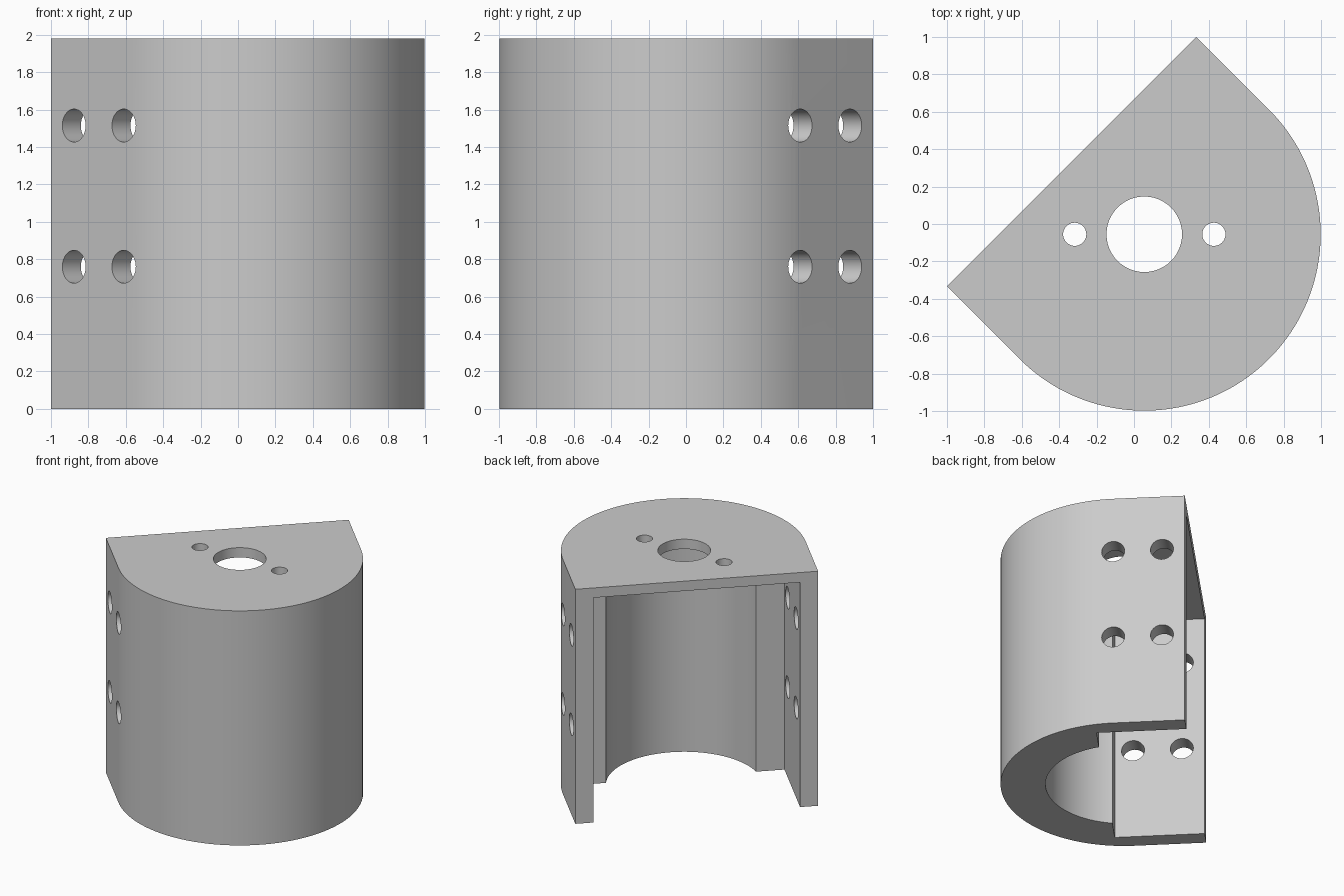
import bpy, bmesh, math
from mathutils import Matrix, Vector

old = bpy.data.objects.get("Cube")
if old:
    bpy.data.objects.remove(old, do_unlink=True)

HEIGHT, RADIUS, FLAT = 1.98, 0.943, 0.55      # D-shaped outer block
BORE, POCKET, STEP = 0.60, 0.803, -0.14       # inner bore, half width and floor of pocket
CEILING = HEIGHT - 0.083
PLACE = Matrix.Translation((0.055, -0.055, 0)) @ Matrix.Rotation(math.radians(45), 4, "Z")

grey = bpy.data.materials.new("plain grey")
grey.use_nodes = True
grey.diffuse_color = (0.6, 0.6, 0.6, 1)
grey.node_tree.nodes["Principled BSDF"].inputs["Base Color"].default_value = (0.6, 0.6, 0.6, 1)


def prism(name, outline, z0, z1, matrix=PLACE):
    """Extrude a closed outline from z0 to z1."""
    bm = bmesh.new()
    face = bm.faces.new([bm.verts.new((x, y, z0)) for x, y in outline])
    side = bmesh.ops.extrude_face_region(bm, geom=[face])["geom"]
    verts = [v for v in side if isinstance(v, bmesh.types.BMVert)]
    bmesh.ops.translate(bm, verts=verts, vec=Vector((0, 0, z1 - z0)))
    bmesh.ops.recalc_face_normals(bm, faces=bm.faces)
    bm.transform(matrix)
    mesh = bpy.data.meshes.new(name)
    bm.to_mesh(mesh)
    bm.free()
    mesh.materials.append(grey)
    obj = bpy.data.objects.new(name, mesh)
    bpy.context.collection.objects.link(obj)
    return obj


def arc(r, start, end, n):
    return [(r * math.cos(start + (end - start) * i / n),
             r * math.sin(start + (end - start) * i / n)) for i in range(n + 1)]


def circle(r, n=48):
    return arc(r, 0, 2 * math.pi, n)[:-1]


# Outer shell: half round with straight sides up to the open flat
body = prism("motor_housing",
             [(RADIUS, FLAT)] + arc(RADIUS, 0, -math.pi, 80) + [(-RADIUS, FLAT)], 0, HEIGHT)

# Inner cavity: round bore joined to a wider stepped pocket
a = math.asin(STEP / BORE)
cavity = ([(POCKET, FLAT + 0.2), (POCKET, STEP)] + arc(BORE, a, -math.pi - a, 64)
          + [(-POCKET, STEP), (-POCKET, FLAT + 0.2)])
cutters = [prism("cavity_cutter", cavity, -0.2, CEILING)]

# Shaft hole and two screw holes through the top plate
for x, r in ((0, 0.202), (-0.372, 0.062), (0.372, 0.062)):
    at = Matrix.Translation((0.055 + x, -0.055, 0))
    cutters.append(prism("top_hole_cutter", circle(r), CEILING - 0.2, HEIGHT + 0.2, at))

# Mounting holes straight through both side walls
for v in (0.0, 0.375):
    for z in (0.76, 1.515):
        at = PLACE @ Matrix.Translation((0, v, z)) @ Matrix.Rotation(math.pi / 2, 4, "Y")
        cutters.append(prism("side_hole_cutter", circle(0.088), -1.2, 1.2, at))

bpy.ops.object.select_all(action="DESELECT")
bpy.context.view_layer.objects.active = body
body.select_set(True)
for cutter in cutters:
    mod = body.modifiers.new("cut", "BOOLEAN")
    mod.operation = "DIFFERENCE"
    mod.solver = "EXACT"
    mod.object = cutter
    bpy.ops.object.modifier_apply(modifier=mod.name)
    bpy.data.objects.remove(cutter, do_unlink=True)

bpy.ops.object.shade_smooth_by_angle(angle=math.radians(30))
